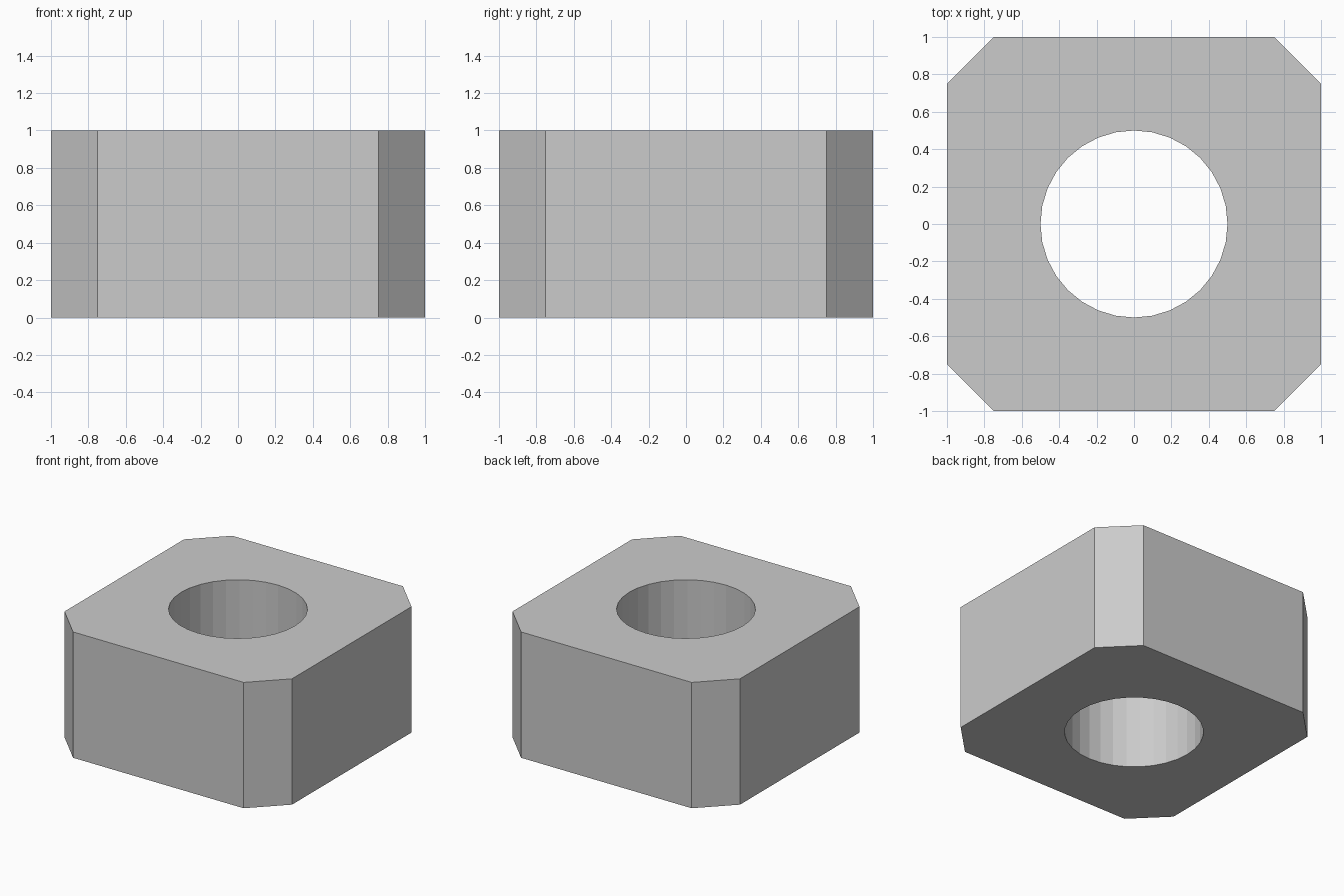
import bpy, bmesh, math

if "Cube" in bpy.data.objects:
    bpy.data.objects.remove(bpy.data.objects["Cube"])

HEIGHT = 1.0
HALF, FLAT = 1.0, 0.75      # half width, and where the corner cuts start
RADIUS, SIDES = 0.5, 32     # bore

# Profiles: square with cut corners, and the round bore
outline = [(HALF, -FLAT), (HALF, FLAT), (FLAT, HALF), (-FLAT, HALF),
           (-HALF, FLAT), (-HALF, -FLAT), (-FLAT, -HALF), (FLAT, -HALF)]
bore = [(RADIUS * math.cos(math.tau * i / SIDES),
         RADIUS * math.sin(math.tau * i / SIDES)) for i in range(SIDES)]

bm = bmesh.new()
cap_edges = {0: [], 1: []}


def add_wall(profile):
    """Raise a closed profile into a ring of upright faces."""
    low = [bm.verts.new((x, y, 0)) for x, y in profile]
    high = [bm.verts.new((x, y, HEIGHT)) for x, y in profile]
    n = len(profile)
    for i in range(n):
        j = (i + 1) % n
        bm.faces.new((low[i], low[j], high[j], high[i]))
        cap_edges[0].append(bm.edges.get((low[i], low[j])))
        cap_edges[1].append(bm.edges.get((high[i], high[j])))


# Outer sides and bore wall
add_wall(outline)
add_wall(bore)

# Flat bottom and top, filled around the bore
for level, normal in ((0, (0, 0, -1)), (1, (0, 0, 1))):
    bmesh.ops.triangle_fill(bm, edges=cap_edges[level], use_beauty=True,
                            normal=normal)
bmesh.ops.recalc_face_normals(bm, faces=bm.faces[:])

mesh = bpy.data.meshes.new("square_nut")
bm.to_mesh(mesh)
bm.free()
bpy.context.collection.objects.link(bpy.data.objects.new("square_nut", mesh))
